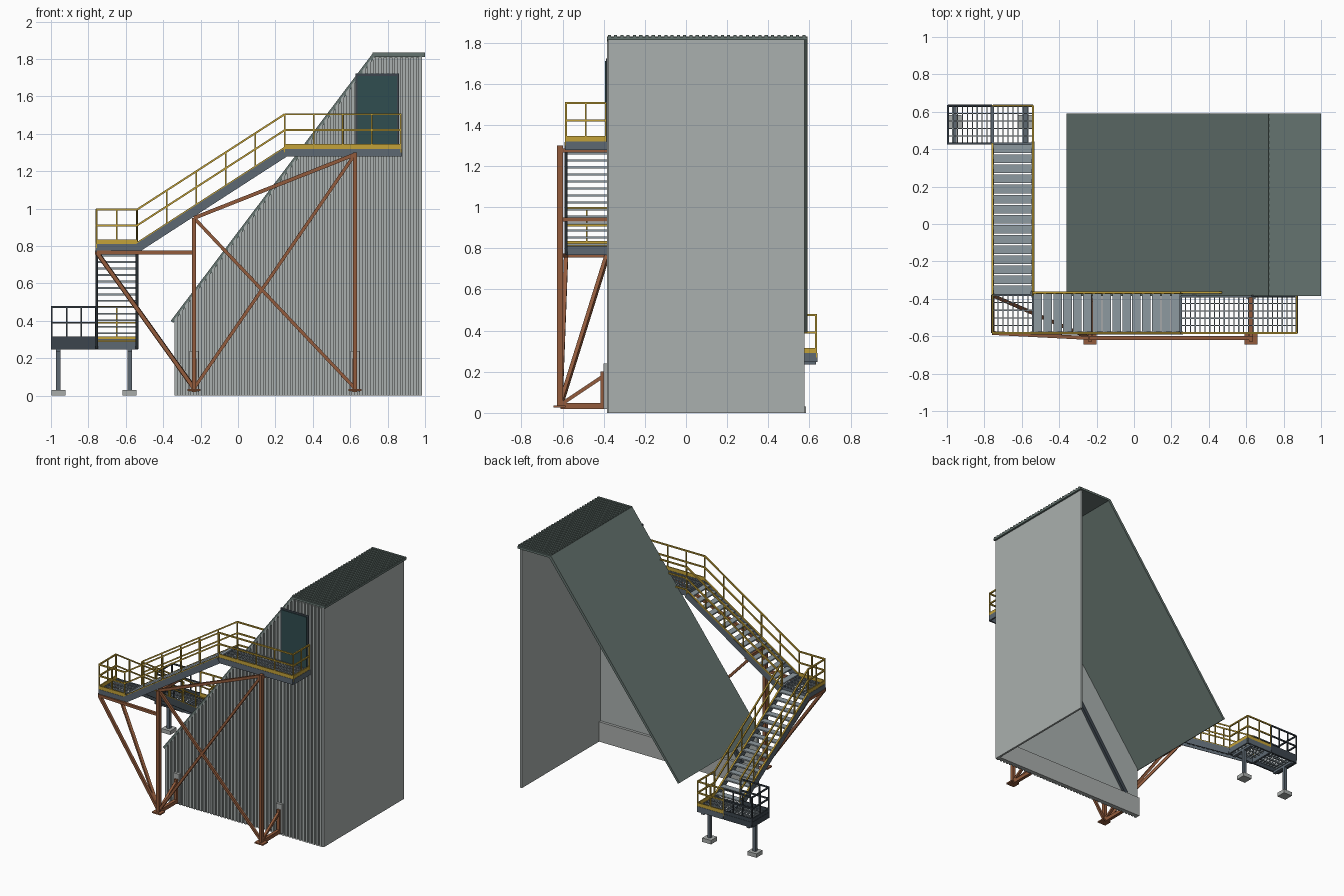
import bpy, bmesh
from mathutils import Vector, Matrix

cube = bpy.data.objects.get("Cube")
if cube:
    bpy.data.objects.remove(cube, do_unlink=True)


def material(name, r, g, b):
    m = bpy.data.materials.new(name)
    m.use_nodes = True
    m.diffuse_color = (r, g, b, 1)
    m.node_tree.nodes["Principled BSDF"].inputs["Base Color"].default_value = (r, g, b, 1)
    return m


CLAD = material("pale grey cladding", .40, .435, .425)
ROOF = material("grey green roof", .13, .175, .16)
STEEL = material("blue grey steel", .11, .14, .17)
TREAD = material("light steel tread", .27, .32, .35)
DARK = material("dark steel", .045, .06, .075)
YELLOW = material("safety yellow", .55, .36, .04)
BROWN = material("rust brown steel", .29, .105, .045)
DOOR = material("dark teal door", .03, .075, .08)
CONCRETE = material("concrete", .40, .42, .41)

Z = Vector((0, 0, 1))


class Part:
    """Collects boxes, beams and prisms into one object."""

    def __init__(self, name, mat):
        self.name, self.mat, self.bm = name, mat, bmesh.new()

    def box(self, x0, x1, y0, y1, z0, z1):
        mid = Vector((x0 + x1, y0 + y1, z0 + z1)) / 2
        size = Matrix.Diagonal((x1 - x0, y1 - y0, z1 - z0, 1))
        bmesh.ops.create_cube(self.bm, size=1, matrix=Matrix.Translation(mid) @ size)

    def beam(self, p, q, w, h=None):
        p, q = Vector(p), Vector(q)
        d = (q - p).normalized()
        side = d.cross(Z)
        side = side.normalized() if side.length > .001 else Vector((1, 0, 0))
        rot = Matrix((side, side.cross(d), d)).transposed().to_4x4()
        if rot.determinant() < 0:
            rot = rot @ Matrix.Diagonal((-1, 1, 1, 1))
        size = Matrix.Diagonal((w, h or w, (q - p).length, 1))
        bmesh.ops.create_cube(self.bm, size=1, matrix=Matrix.Translation((p + q) / 2) @ rot @ size)

    def prism(self, outline, y0, y1):
        face = self.bm.faces.new([self.bm.verts.new((x, y0, z)) for x, z in outline])
        new = bmesh.ops.extrude_face_region(self.bm, geom=[face])["geom"]
        verts = [v for v in new if isinstance(v, bmesh.types.BMVert)]
        bmesh.ops.translate(self.bm, verts=verts, vec=(0, y1 - y0, 0))

    def done(self):
        bmesh.ops.recalc_face_normals(self.bm, faces=self.bm.faces)
        mesh = bpy.data.meshes.new(self.name)
        self.bm.to_mesh(mesh)
        self.bm.free()
        mesh.materials.append(self.mat)
        bpy.context.collection.objects.link(bpy.data.objects.new(self.name, mesh))


def roof_z(x):
    return min(.4 + (x + .36) * 1.324, 1.825)


# Building: ribbed front wall, plain right wall, kerb and inner beam
wall = Part("front_wall", CLAD)
wall.prism([(-.34, 0), (.98, 0), (.98, 1.81), (.72, 1.81), (-.34, .41)], -.375, -.365)
pitch = 1.32 / 46
for i in range(46):
    x0 = -.34 + i * pitch
    x1 = x0 + pitch * .6
    wall.prism([(x0, 0), (x1, 0), (x1, roof_z(x1) - .018), (x0, roof_z(x0) - .018)], -.385, -.374)
wall.done()

side = Part("right_wall", CLAD)
side.box(.97, .985, -.38, .577, 0, 1.815)
side.done()

kerb = Part("inner_kerb", CONCRETE)
kerb.box(-.34, .97, -.366, -.345, 0, .15)
kerb.done()

inner = Part("inner_sloped_beam", DARK)
inner.beam((-.22, -.355, .15), (.9, -.355, 1.72), .02, .03)
inner.done()

roof = Part("sloped_roof", ROOF)
roof.prism([(-.36, .4), (.72, 1.83), (.735, 1.815), (-.345, .39)], -.385, .59)
roof.done()

cap = Part("flat_roof", ROOF)
cap.box(.72, 1, -.385, .59, 1.812, 1.828)
for i in range(32):
    y = -.38 + i * .0305
    cap.box(.72, 1, y, y + .015, 1.827, 1.836)
cap.done()

# Door with a thin frame
frame = Part("door_frame", DARK)
frame.box(.628, .862, -.389, -.38, 1.32, 1.722)
frame.done()
door = Part("door", DOOR)
door.box(.64, .85, -.394, -.386, 1.325, 1.71)
door.done()


# Walkways: channel frames with open grating
def platform(name, x0, x1, y0, y1, top, mat):
    rim = Part(name + "_frame", mat)
    for y in (y0, y1):
        rim.box(x0, x1, y - .006, y + .006, top - .042, top)
    for x in (x0, x1):
        rim.box(x - .006, x + .006, y0, y1, top - .042, top)
    rim.done()
    grate = Part(name + "_grating", TREAD)
    nx, ny = round((x1 - x0) / .026), 5
    for i in range(1, nx):
        x = x0 + (x1 - x0) * i / nx
        grate.box(x - .003, x + .003, y0, y1, top - .014, top - .002)
    for i in range(1, ny):
        y = y0 + (y1 - y0) * i / ny
        grate.box(x0, x1, y - .003, y + .003, top - .014, top - .002)
    grate.done()


platform("upper_platform", .25, .87, -.583, -.386, 1.32, STEEL)
platform("middle_landing", -.755, -.54, -.583, -.38, .81, STEEL)
platform("lower_landing", -.755, -.54, .43, .632, .29, STEEL)
platform("entry_landing", -.995, -.76, .43, .632, .29, DARK)


# Guard rails: posts, top rail, middle rail and toe board
def guard(part, p, q, bays, toe=True):
    p, q = Vector(p), Vector(q)
    for i in range(bays + 1):
        foot = p.lerp(q, i / bays)
        part.beam(foot - Z * .02, foot + Z * .185, .008)
    for height in (.185, .1):
        part.beam(p + Z * height, q + Z * height, .01)
    if toe:
        part.beam(p + Z * .013, q + Z * .013, .008, .026)


def stair(name, low, high, across, steps):
    low, high, across = Vector(low), Vector(high), Vector(across)
    sides, treads, rails = Part(name + "_stringers", STEEL), Part(name + "_treads", TREAD), Part(name + "_rails", YELLOW)
    for s in (-1, 1):
        a, b = low + across * s, high + across * s
        sides.beam(a - Z * .022, b - Z * .022, .014, .045)
        guard(rails, a, b, 5, False)
        rails.beam(a + Z * .006, b + Z * .006, .012, .01)
    for i in range(steps):
        c = low.lerp(high, (i + .5) / steps) - Z * .008
        treads.beam(c - across, c + across, .046, .01)
    for p in (sides, treads, rails):
        p.done()


stair("lower_stair", (-.648, .43, .29), (-.648, -.38, .81), (.108, 0, 0), 15)
stair("upper_stair", (-.54, -.475, .81), (.25, -.475, 1.32), (0, .108, 0), 15)

rails = Part("platform_rails", YELLOW)
guard(rails, (.25, -.583, 1.32), (.87, -.583, 1.32), 4)
guard(rails, (.87, -.583, 1.32), (.87, -.39, 1.32), 2)
for height, end in ((.185, .47), (.1, .4), (.013, .34)):
    rails.beam((.25, -.367, 1.32 + height), (end, -.367, 1.32 + height), .01)
guard(rails, (-.755, -.583, .81), (-.54, -.583, .81), 2)
guard(rails, (-.755, -.583, .81), (-.755, -.38, .81), 2)
guard(rails, (-.755, .632, .29), (-.54, .632, .29), 2)
guard(rails, (-.54, .43, .29), (-.54, .632, .29), 2)
rails.done()

entry = Part("entry_rails", DARK)
for y in (.43, .632):
    guard(entry, (-.995, y, .29), (-.76, y, .29), 3)
guard(entry, (-.995, .43, .29), (-.995, .632, .29), 2)
entry.done()

# Legs and footings below the lower landing
legs, feet = Part("landing_legs", STEEL), Part("landing_footings", CONCRETE)
for x in (-.96, -.58):
    legs.box(x - .012, x + .012, .533, .557, .03, .25)
    legs.box(x - .012, x + .012, .43, .632, .235, .255)
    feet.box(x - .037, x + .037, .508, .582, 0, .03)
legs.done()
feet.done()

# Braced support frame in front of the wall
brace = Part("support_frame", BROWN)
plates = Part("wall_plates", CONCRETE)
F, L, R = -.61, -.235, .625
for x, top in ((L, .95), (R, 1.3)):
    brace.box(x - .011, x + .011, F - .018, F + .012, .03, top)
    brace.box(x - .035, x + .035, F - .035, F + .025, .025, .035)
    brace.box(x - .012, x + .012, F, -.4, .02, .048)
    brace.beam((x, F, .04), (x, -.4, .18), .018)
    brace.box(x - .012, x + .012, -.415, -.4, .02, .2)
    plates.box(x - .024, x + .024, -.402, -.38, .02, .24)
brace.beam((L, F, .04), (R, F, 1.29), .018)
brace.beam((L, F, .95), (R, F, .04), .018)
brace.beam((L, F, .95), (R, F, 1.29), .02)
brace.box(R - .01, R + .01, F, -.38, 1.265, 1.285)
brace.box(L - .01, L + .01, F, -.38, .93, .95)
brace.beam((-.755, -.583, .765), (L, F, .765), .02)
brace.beam((-.755, -.583, .765), (-.755, -.38, .765), .02)
for y in (-.583, -.385):
    brace.beam((L, F, .04), (-.75, y, .76), .02)
brace.done()
plates.done()
